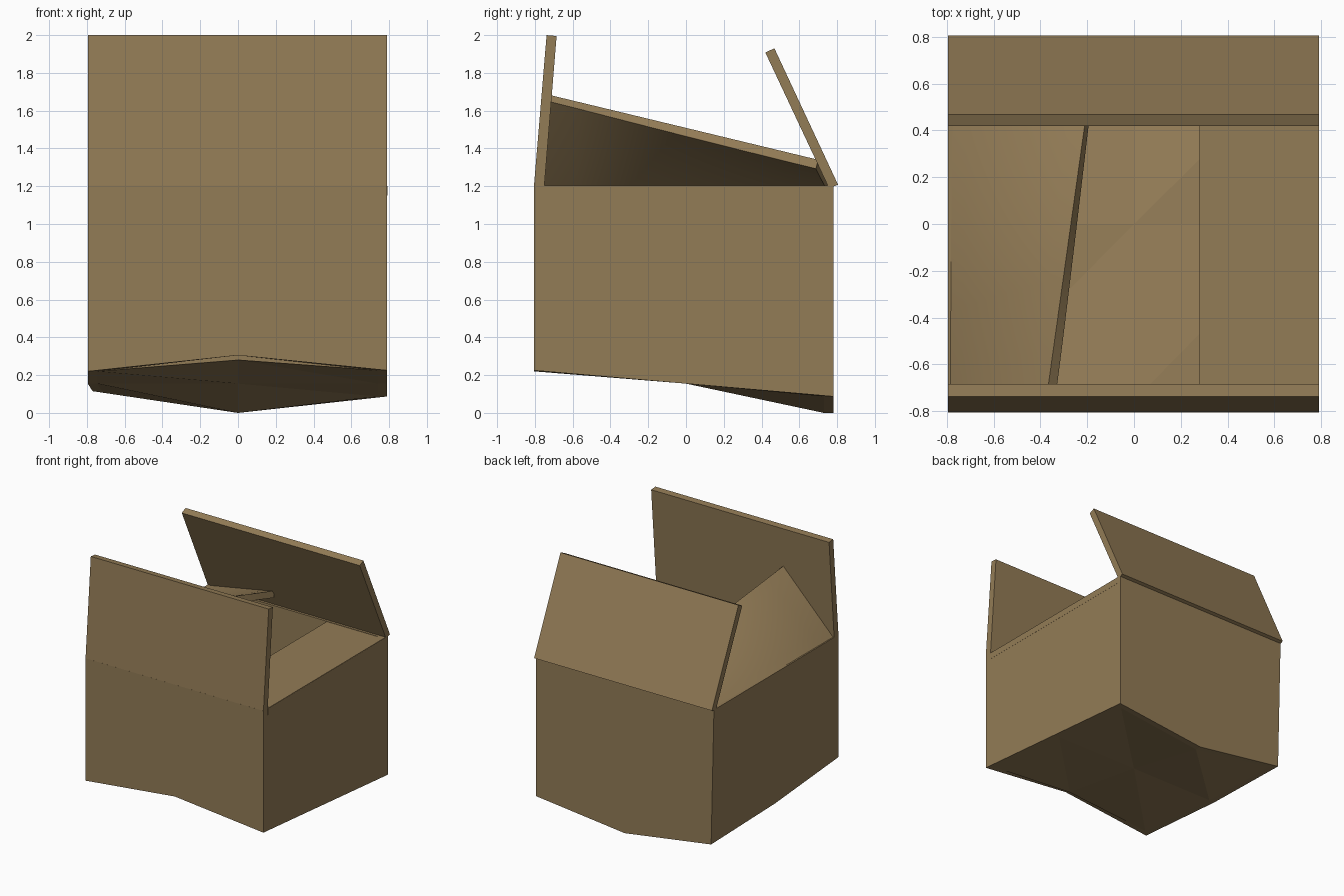
import bpy, bmesh
from mathutils import Vector

if "Cube" in bpy.data.objects:
    bpy.data.objects.remove(bpy.data.objects["Cube"])

card = bpy.data.materials.new("cardboard")
card.diffuse_color = (0.29, 0.2, 0.093, 1)
card.use_nodes = True
card.node_tree.nodes["Principled BSDF"].inputs["Base Color"].default_value = card.diffuse_color
T = 0.05          # card thickness
TOP = 1.205       # rim height


def make(name, verts, faces):
    me = bpy.data.meshes.new(name)
    me.from_pydata([tuple(v) for v in verts], [], faces)
    bm = bmesh.new()
    bm.from_mesh(me)
    bmesh.ops.recalc_face_normals(bm, faces=bm.faces)
    bm.to_mesh(me)
    bm.free()
    me.materials.append(card)
    ob = bpy.data.objects.new(name, me)
    bpy.context.collection.objects.link(ob)
    return ob


def side_panel(name, profile, x0, x1):
    """Extrude a (y, z) outline along x."""
    n = len(profile)
    verts = [(x, y, z) for x in (x0, x1) for y, z in profile]
    faces = [list(range(n)), list(range(n, 2 * n))]
    faces += [[i, (i + 1) % n, n + (i + 1) % n, n + i] for i in range(n)]
    return make(name, verts, faces)


# Crumpled bottom heights, rows front to back, columns left to right
BOTTOM = [[0.22, 0.305, 0.225], [0.155, 0.155, 0.155], [0.115, 0.0, 0.087]]
RING = [(0, 0), (1, 0), (2, 0), (2, 1), (2, 2), (1, 2), (0, 2), (0, 1)]
XS, YS = [-0.795, 0, 0.79], [-0.805, 0, 0.78]


def plan(i, j, inset, low=False):
    x = XS[i] - (i - 1) * inset
    y = YS[j] - (j - 1) * inset
    if low and (i, j) == (0, 2):
        x += 0.025                       # dented rear corner
    return x, y


# Walls: outer and inner rings joined at rim and base
verts = []
for inset, low in ((0, True), (0, False), (T, False), (T, True)):
    for i, j in RING:
        verts.append((*plan(i, j, inset, low), BOTTOM[j][i] if low else TOP))
faces = []
for r in range(4):
    s = (r + 1) % 4
    for k in range(8):
        m = (k + 1) % 8
        faces.append([r * 8 + k, r * 8 + m, s * 8 + m, s * 8 + k])
make("box_walls", verts, faces)

# Bent floor plate fitted between the walls
verts = []
for lift in (0, T):
    for j in range(3):
        for i in range(3):
            z = BOTTOM[j][i] - (0.025 if (i, j) == (1, 0) else 0)
            verts.append((*plan(i, j, T, True), z + lift))
faces = []
for base in (0, 9):
    for j in range(2):
        for i in range(2):
            a = base + j * 3 + i
            faces += [[a, a + 1, a + 4], [a, a + 4, a + 3]]
rim = [j * 3 + i for i, j in RING]
for k in range(8):
    a, b = rim[k], rim[(k + 1) % 8]
    faces.append([a, b, b + 9, a + 9])
make("box_floor", verts, faces)

# Upright front flap and back flap, both leaning inwards
side_panel("front_flap", [(-0.805, 1.2), (-0.75, 1.2), (-0.685, 1.995), (-0.738, 2.0)], XS[0], XS[2])
side_panel("back_flap", [(0.805, 1.208), (0.757, 1.19), (0.42, 1.908), (0.468, 1.93)], XS[0], XS[2])

# Right flap folded flat across the opening
side_panel("right_flap", [(-0.75, 1.152), (0.74, 1.152), (0.74, 1.202), (-0.75, 1.202)], 0.28, 0.791)

# Left flap: twisted sheet, raised more at the front
hinge = (Vector((-0.79, -0.77, 1.2)), Vector((-0.79, 0.76, 1.2)))
tip = (Vector((-0.372, -0.73, 1.685)), Vector((-0.172, 0.7, 1.34)))
N = 8
verts = []
for j in range(N + 1):
    a, b = hinge[0].lerp(hinge[1], j / N), tip[0].lerp(tip[1], j / N)
    verts += [a.lerp(b, i / N) for i in range(N + 1)]
W = N + 1
top_faces = [[j * W + i, j * W + i + 1, (j + 1) * W + i + 1, (j + 1) * W + i]
             for j in range(N) for i in range(N)]
flap = make("left_flap", verts, top_faces)
if flap.data.polygons[0].normal.z < 0:
    flap.data.flip_normals()
mod = flap.modifiers.new("thickness", 'SOLIDIFY')
mod.thickness = T
mod.offset = -1
bpy.context.view_layer.objects.active = flap
flap.select_set(True)
bpy.ops.object.modifier_apply(modifier=mod.name)
bpy.ops.object.shade_smooth_by_angle(angle=0.6)
